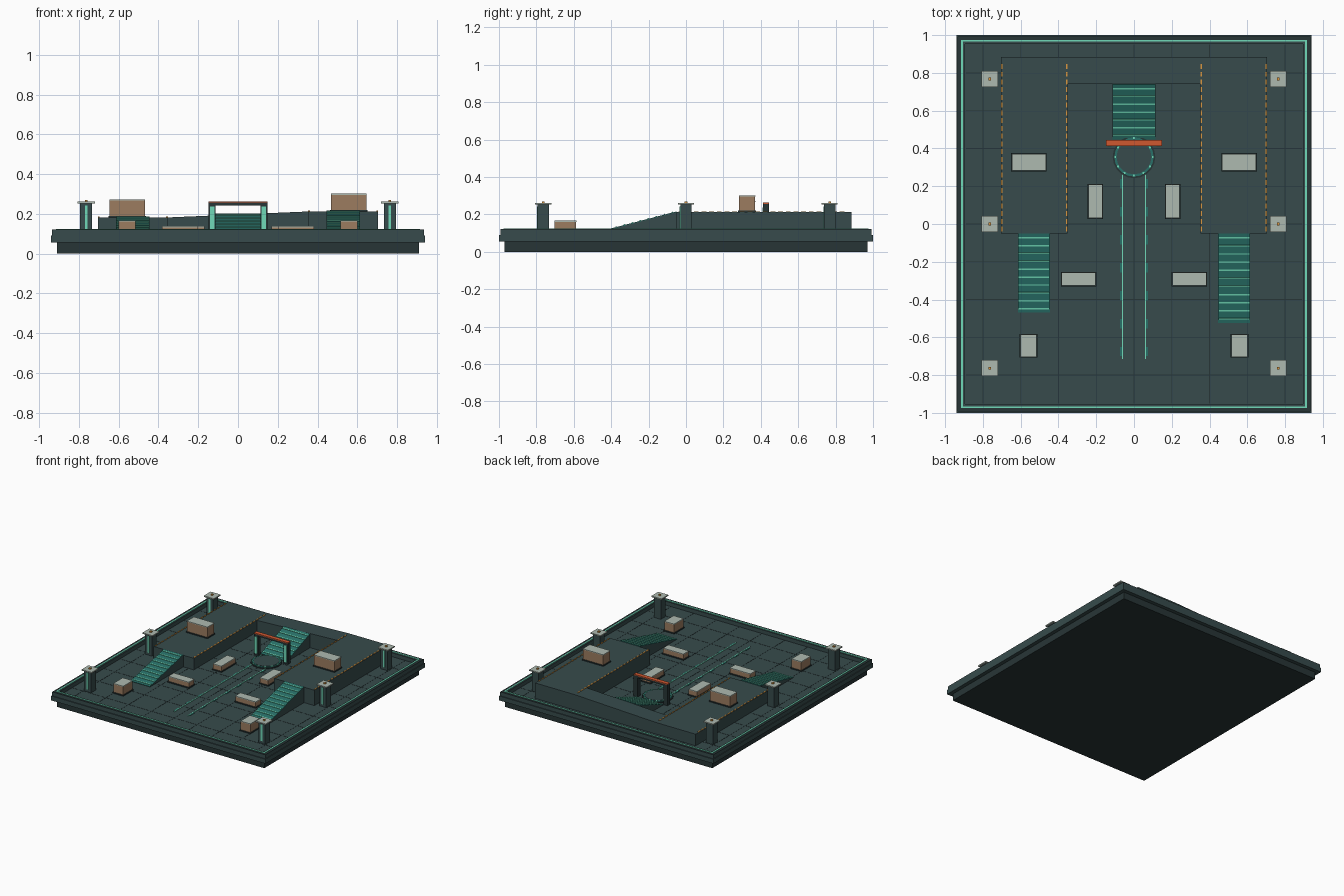
import bpy, bmesh, math
from mathutils import Matrix, Vector

cube = bpy.data.objects.get("Cube")
if cube:
    bpy.data.objects.remove(cube, do_unlink=True)


def material(name, r, g, b):
    lin = [(c / 255 / 12.92) if c < 11 else ((c / 255 + 0.055) / 1.055) ** 2.4 for c in (r, g, b)]
    m = bpy.data.materials.new(name)
    m.use_nodes = True
    m.diffuse_color = (*lin, 1)
    m.node_tree.nodes["Principled BSDF"].inputs["Base Color"].default_value = (*lin, 1)
    return m


SLATE = material("slate", 55, 75, 76)
DARK = material("dark slate", 39, 53, 54)
TEAL = material("teal", 40, 112, 104)
MINT = material("mint", 112, 218, 184)
PALE = material("pale grey", 174, 186, 176)
BROWN = material("crate brown", 156, 124, 96)
AMBER = material("amber", 218, 150, 62)
ORANGE = material("orange", 208, 88, 48)

FLOOR, RIM = 0.09, 0.12


def finish(name, bm, mat):
    bmesh.ops.recalc_face_normals(bm, faces=bm.faces)
    me = bpy.data.meshes.new(name)
    bm.to_mesh(me)
    bm.free()
    me.materials.append(mat)
    ob = bpy.data.objects.new(name, me)
    bpy.context.collection.objects.link(ob)
    return ob


def boxes(name, mat, spans, tilt=None):
    """Each span is (x0, x1, y0, y1, z0, z1); all become one object."""
    bm = bmesh.new()
    for x0, x1, y0, y1, z0, z1 in spans:
        place = Matrix.Translation(((x0 + x1) / 2, (y0 + y1) / 2, (z0 + z1) / 2))
        bmesh.ops.create_cube(bm, size=1, matrix=place @ Matrix.Diagonal((x1 - x0, y1 - y0, z1 - z0, 1)))
    if tilt:
        bm.transform(tilt)
    return finish(name, bm, mat)


def prism(name, mat, outline, push):
    """Extrude a flat outline of 3D points along a vector."""
    bm = bmesh.new()
    face = bm.faces.new([bm.verts.new(p) for p in outline])
    new = bmesh.ops.extrude_face_region(bm, geom=[face])["geom"]
    bmesh.ops.translate(bm, vec=push, verts=[v for v in new if isinstance(v, bmesh.types.BMVert)])
    return finish(name, bm, mat)


def frame(outer_x, outer_y, w, z0, z1):
    """Four spans forming a rectangular border."""
    return [(s * outer_x - (w if s > 0 else 0), s * outer_x + (w if s < 0 else 0),
             -outer_y, outer_y, z0, z1) for s in (-1, 1)] + \
           [(-outer_x + w, outer_x - w, s * outer_y - (w if s > 0 else 0),
             s * outer_y + (w if s < 0 else 0), z0, z1) for s in (-1, 1)]


# Base slabs, curb and edge light
boxes("foundation", DARK, [(-0.91, 0.91, -0.97, 0.97, 0, 0.055)])
boxes("floor_slab", SLATE, [(-0.94, 0.94, -1, 1, 0.055, FLOOR)])
boxes("curb", SLATE, frame(0.935, 0.993, 0.04, FLOOR, RIM))
boxes("curb_edge", DARK, frame(0.935, 0.993, 0.02, RIM, RIM + 0.001))
boxes("edge_light", MINT, frame(0.915, 0.975, 0.01, RIM, RIM + 0.004))

# Faint floor seams
seams = [(x - 0.002, x + 0.002, -0.95, 0.95, FLOOR, FLOOR + 0.001)
         for x in [0.2 * i for i in range(-4, 5)]]
seams += [(-0.89, 0.89, y - 0.002, y + 0.002, FLOOR, FLOOR + 0.001)
          for y in [0.2 * i for i in range(-4, 5)]]
boxes("floor_seams", DARK, seams)

# Raised U platform: two arms of different height and a sloped bridge
LOW, HIGH = 0.182, 0.212
IN, OUT, FRONT, BACK = 0.353, 0.705, -0.05, 0.885
boxes("right_arm", SLATE, [(-OUT, -IN, FRONT, BACK, FLOOR, LOW)])
boxes("left_arm", SLATE, [(IN, OUT, FRONT, BACK, FLOOR, HIGH)])
prism("bridge", SLATE, [(-IN, 0.74, FLOOR), (IN, 0.74, FLOOR), (IN, 0.74, HIGH), (-IN, 0.74, LOW)],
      Vector((0, BACK - 0.74, 0)))

# Dashed amber edging on the arms
for side, top, label in ((-1, LOW, "right"), (1, HIGH, "left")):
    boxes(label + "_edge_dashes", AMBER,
          [(side * x - 0.004, side * x + 0.004, y, y + 0.026, top, top + 0.004)
           for x in (IN + 0.004, OUT - 0.005) for y in [FRONT + 0.01 + 0.041 * i for i in range(22)]])


def ramp(name, x0, x1, y0, y1, top):
    """Solid wedge with a teal deck and mint treads."""
    prism(name, SLATE, [(x0, y0, FLOOR), (x0, y1, FLOOR), (x0, y1, top)], Vector((x1 - x0, 0, 0)))
    length = math.hypot(y1 - y0, top - FLOOR)
    tilt = Matrix.Translation((0, y0, FLOOR)) @ Matrix.Rotation(math.atan2(top - FLOOR, y1 - y0), 4, "X")
    boxes(name + "_deck", TEAL, [(x0, x1, 0, length, 0, 0.004)], tilt)
    n = round(length / 0.045)
    boxes(name + "_treads", MINT,
          [(x0 + 0.004, x1 - 0.004, y - 0.0035, y + 0.0035, 0.004, 0.008)
           for y in [length * (i + 0.5) / n for i in range(n)]], tilt)


ramp("right_ramp", -0.615, -0.445, -0.468, FRONT, LOW)
ramp("left_ramp", 0.445, 0.615, -0.522, FRONT, HIGH)
ramp("back_ramp", -0.115, 0.115, 0.45, 0.74, (LOW + HIGH) / 2)


# Crates: skid, body and lid
def crate(name, x, y, w, d, z, top):
    def span(grow, z0, z1):
        return [(x - w / 2 - grow, x + w / 2 + grow, y - d / 2 - grow, y + d / 2 + grow, z0, z1)]
    boxes(name + "_skid", DARK, span(0.004, z, z + 0.008))
    boxes(name + "_body", BROWN, span(-0.001, z + 0.008, top - 0.006))
    boxes(name + "_lid", PALE, span(0, top - 0.006, top))


for side, label, deck in ((-1, "right", LOW), (1, "left", HIGH)):
    crate(label + "_deck_crate", side * 0.557, 0.327, 0.18, 0.088, deck, deck + 0.09)
    crate(label + "_front_crate", side * 0.558, -0.645, 0.086, 0.118, FLOOR, 0.167)
    crate(label + "_low_crate", side * 0.293, -0.292, 0.18, 0.068, FLOOR, 0.138)
    crate(label + "_inner_crate", side * 0.205, 0.12, 0.074, 0.178, FLOOR, 0.138)

# Light pillars
for sx, label in ((-1, "right"), (1, "left")):
    for y, row in ((-0.763, "front"), (0, "middle"), (0.768, "back")):
        x = sx * 0.764
        name = f"{label}_{row}_pillar"
        boxes(name, SLATE, [(x - 0.03, x + 0.03, y - 0.03, y + 0.03, FLOOR, 0.252)])
        boxes(name + "_strip", MINT, [(x - 0.007, x + 0.007, y - 0.034, y - 0.03, 0.11, 0.242)])
        boxes(name + "_cap", PALE, [(x - 0.044, x + 0.044, y - 0.043, y + 0.043, 0.252, 0.261)])
        boxes(name + "_beacon", AMBER, [(x - 0.007, x + 0.007, y - 0.007, y + 0.007, 0.261, 0.27)])

# Gate
boxes("gate_posts", DARK, [(s * 0.13 - 0.018, s * 0.13 + 0.018, 0.413, 0.445, FLOOR, 0.243) for s in (-1, 1)])
boxes("gate_strips", MINT, [(s * 0.13 - 0.011, s * 0.13 + 0.011, 0.409, 0.413, 0.105, 0.238) for s in (-1, 1)])
boxes("gate_lintel", DARK, [(-0.148, 0.148, 0.413, 0.445, 0.243, 0.256)])
boxes("gate_top", ORANGE, [(-0.148, 0.148, 0.413, 0.445, 0.256, 0.263)])


# Round pad with ring and studs
def disc(name, mat, radius, z0, z1):
    bm = bmesh.new()
    bmesh.ops.create_cone(bm, cap_ends=True, segments=20, radius1=radius, radius2=radius, depth=z1 - z0,
                          matrix=Matrix.Translation((0, 0.355, (z0 + z1) / 2)))
    finish(name, bm, mat)


disc("pad_base", DARK, 0.113, FLOOR, FLOOR + 0.006)
disc("pad_ring", TEAL, 0.104, FLOOR + 0.006, FLOOR + 0.010)
disc("pad_center", SLATE, 0.092, FLOOR + 0.010, FLOOR + 0.012)
studs = []
for i in range(12):
    a = math.tau * i / 12
    x, y = 0.1 * math.cos(a), 0.355 + 0.1 * math.sin(a)
    studs.append((x - 0.006, x + 0.006, y - 0.006, y + 0.006, FLOOR + 0.008, FLOOR + 0.015))
boxes("pad_studs", MINT, studs)

# Guide lane with side dashes
boxes("lane_lines", MINT, [(s * 0.061 - 0.003, s * 0.061 + 0.003, -0.715, 0.27, FLOOR, FLOOR + 0.004) for s in (-1, 1)])
boxes("lane_dashes", TEAL, [(s * 0.068 - 0.005, s * 0.068 + 0.005, y, y + 0.05, FLOOR, FLOOR + 0.003)
                            for s in (-1, 1) for y in [-0.7 + 0.148 * i for i in range(7)]])
